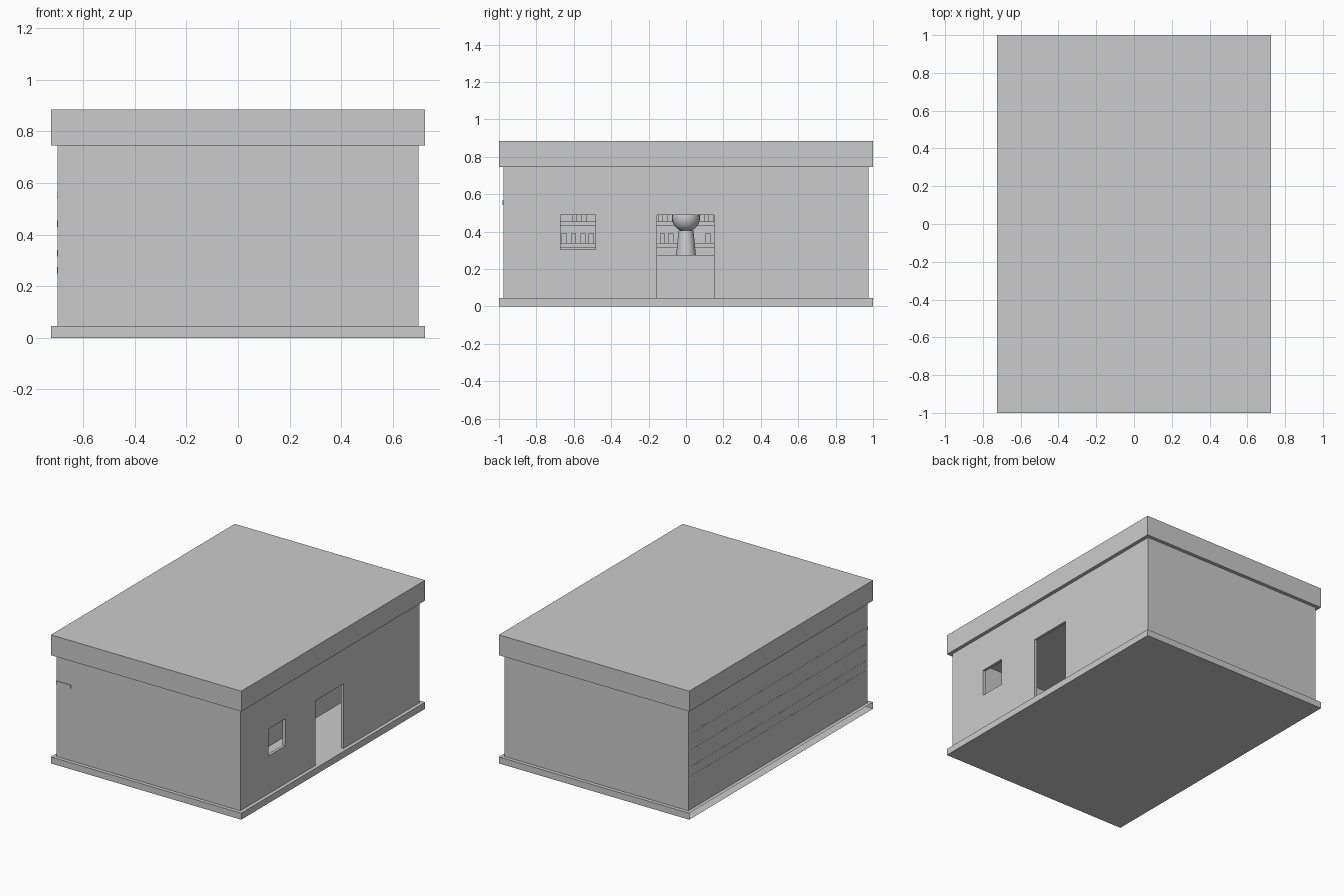
import bpy, bmesh, random
from mathutils import Matrix

random.seed(4)
if "Cube" in bpy.data.objects:
    bpy.data.objects.remove(bpy.data.objects["Cube"])

# One plain grey for the whole building
grey = bpy.data.materials.new("plain_grey")
grey.use_nodes = True
colour = (0.6, 0.6, 0.6, 1)
grey.diffuse_color = colour
grey.node_tree.nodes["Principled BSDF"].inputs["Base Color"].default_value = colour


def finish(name, bm):
    mesh = bpy.data.meshes.new(name)
    bm.to_mesh(mesh)
    bm.free()
    mesh.materials.append(grey)
    ob = bpy.data.objects.new(name, mesh)
    bpy.context.collection.objects.link(ob)
    return ob


def add_box(bm, xs, ys, zs):
    size = [b - a for a, b in (xs, ys, zs)]
    mid = [(a + b) / 2 for a, b in (xs, ys, zs)]
    m = Matrix.Translation(mid) @ Matrix.Diagonal((*size, 1))
    bmesh.ops.create_cube(bm, size=1, matrix=m)


def box(name, xs, ys, zs):
    bm = bmesh.new()
    add_box(bm, xs, ys, zs)
    return finish(name, bm)


HX, HY = 0.70, 0.975          # outer half sizes of the walls
EDGE = 0.025                  # overhang of base and roof
FLOOR, CEILING = 0.045, 0.745
T = 0.02                      # wall thickness
IX, IY = HX - T, HY - T
HEAD = 0.49                   # top of the door and window

# Base plinth, open along its left-hand long edge
bm = bmesh.new()
add_box(bm, (-HX - EDGE, HX + EDGE), (-HY - EDGE, HY + EDGE), (0, FLOOR))
bm.normal_update()
bmesh.ops.delete(bm, geom=[f for f in bm.faces if f.normal.x < -0.9], context="FACES_ONLY")
finish("base", bm)

# Flat roof slab
box("roof", (-HX - EDGE, HX + EDGE), (-HY - EDGE, HY + EDGE), (CEILING, 0.885))

# Walls
for side, name in ((-1, "front_wall"), (1, "back_wall")):
    box(name, (-HX, HX), sorted((side * HY, side * IY)), (FLOOR, CEILING))
box("shelf_wall", (-HX, -IX), (-IY, IY), (FLOOR, CEILING))

# Door wall, cut through for the doorway and the window
door_wall = box("door_wall", (IX, HX), (-IY, IY), (FLOOR, CEILING))
for name, ys, sill in (("doorway", (-0.155, 0.15), FLOOR - 0.01),
                       ("window", (-0.67, -0.485), 0.305)):
    cutter = box(name + "_cutter", (IX - 0.1, HX + 0.1), ys, (sill, HEAD))
    cutter.hide_render = True
    cutter.hide_viewport = True
    cutter.display_type = "WIRE"
    cut = door_wall.modifiers.new(name, "BOOLEAN")
    cut.operation = "DIFFERENCE"
    cut.solver = "EXACT"
    cut.object = cutter

# Wall shelves, with their back edges just showing outside
SKIN = 0.001
for i, top in enumerate((0.34, 0.455, 0.567)):
    front = HY + 0.005 if top > 0.5 else IY
    box(f"shelf_{i + 1}", (-HX - SKIN, -0.59), (-front, IY), (top - 0.025, top))

    # Bottles standing along the shelf
    bm = bmesh.new()
    y = -IY + 0.05
    while y < IY - 0.05:
        add_box(bm, (-0.66, -0.63), (y, y + 0.028), (top, top + 0.05))
        y += random.choice((0.045, 0.05, 0.1))
    finish(f"bottles_{i + 1}", bm)

# Back worktop and serving counter
box("back_worktop", (-HX - SKIN, -0.5), (-IY, IY), (0.25, 0.275))
box("counter", (0.1, 0.3), (-0.75, IY), (FLOOR, 0.275))

# Simple attendant behind the counter: tapered body and round head
bm = bmesh.new()
bmesh.ops.create_cone(bm, cap_ends=True, segments=24, radius1=0.075, radius2=0.04,
                      depth=0.36, matrix=Matrix.Translation((-0.15, 0, FLOOR + 0.18)))
body = finish("attendant_body", bm)
bm = bmesh.new()
bmesh.ops.create_uvsphere(bm, u_segments=24, v_segments=14, radius=0.075,
                          matrix=Matrix.Translation((-0.15, 0, 0.475)))
head = finish("attendant_head", bm)
for ob in (body, head):
    bpy.ops.object.select_all(action="DESELECT")
    ob.select_set(True)
    bpy.context.view_layer.objects.active = ob
    bpy.ops.object.shade_smooth_by_angle()
